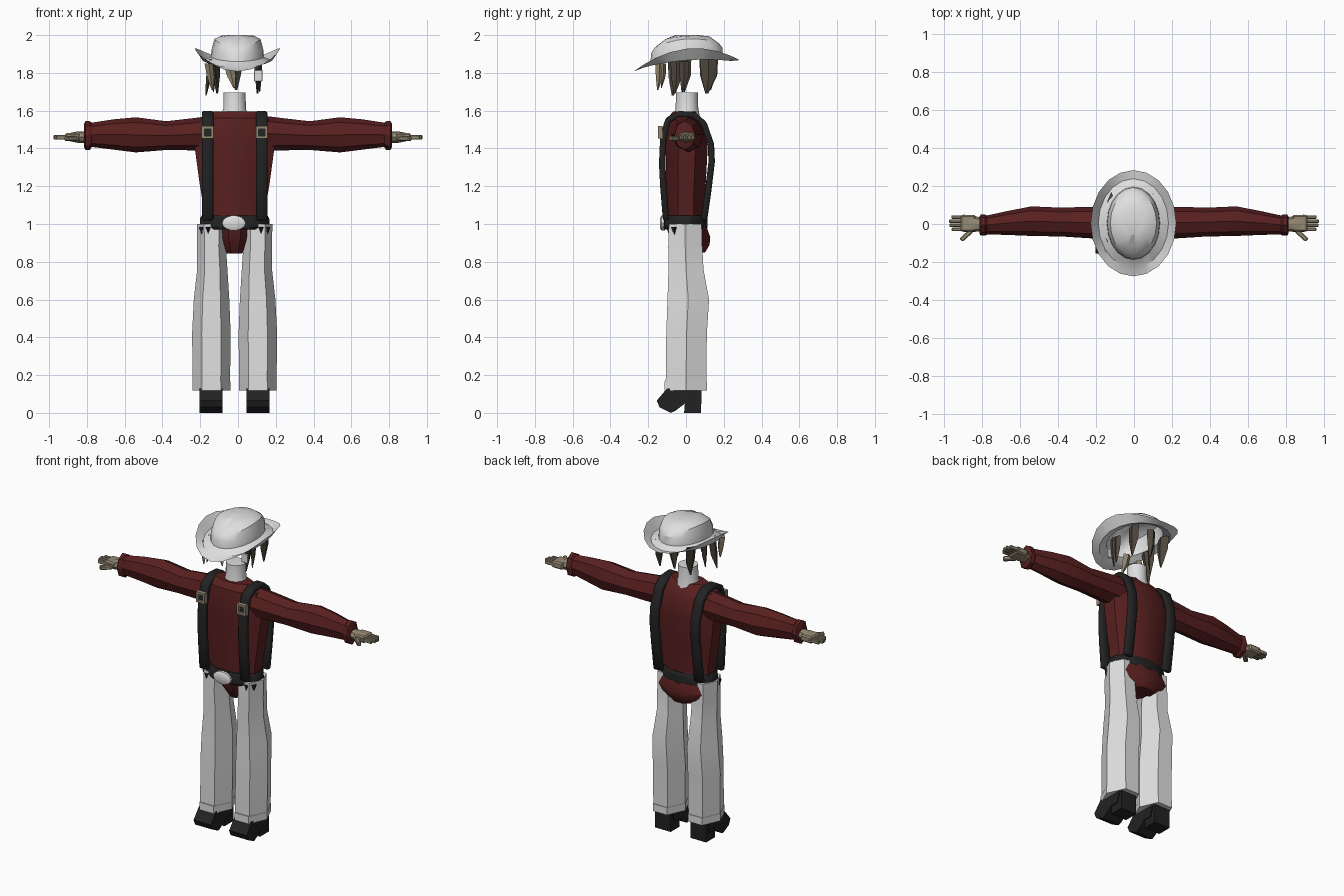
import bpy, bmesh
from math import sin, cos, pi, radians
from mathutils import Vector, Matrix

if "Cube" in bpy.data.objects:
    bpy.data.objects.remove(bpy.data.objects["Cube"])

MID = -0.018  # centre line of the body
made = []


def material(name, *rgb):
    m = bpy.data.materials.new(name)
    m.use_nodes = True
    m.diffuse_color = (*rgb, 1)
    bsdf = m.node_tree.nodes["Principled BSDF"]
    bsdf.inputs["Base Color"].default_value = (*rgb, 1)
    bsdf.inputs["Roughness"].default_value = 0.9
    return m


white = material("white cloth", 0.74, 0.74, 0.74)
red = material("dark red", 0.1, 0.014, 0.014)
black = material("black leather", 0.016, 0.016, 0.016)
tan = material("tan", 0.3, 0.25, 0.17)
brown = material("dark brown", 0.075, 0.062, 0.045)


def finish(name, bm, mat, recalc=True):
    if recalc:
        bmesh.ops.recalc_face_normals(bm, faces=bm.faces)
    me = bpy.data.meshes.new(name)
    bm.to_mesh(me)
    bm.free()
    ob = bpy.data.objects.new(name, me)
    me.materials.append(mat)
    bpy.context.collection.objects.link(ob)
    made.append(ob)
    return ob


def ring(centre, u, v, n, off=0):
    c, u, v = Vector(centre), Vector(u), Vector(v)
    return [c + u * cos(2 * pi * (i + off) / n) + v * sin(2 * pi * (i + off) / n) for i in range(n)]


def loft(name, rings, mat, caps=(True, True)):
    bm = bmesh.new()
    rows = [[bm.verts.new(p) for p in r] for r in rings]
    for a, b in zip(rows, rows[1:]):
        for i in range(len(a)):
            j = (i + 1) % len(a)
            bm.faces.new((a[i], a[j], b[j], b[i]))
    if caps[0]:
        bm.faces.new(rows[0][::-1])
    if caps[1]:
        bm.faces.new(rows[-1])
    return finish(name, bm, mat)


def upright(name, sections, n, off, mat, caps=(True, True)):
    """Sections are (z, centre x, centre y, radius x, radius y)."""
    return loft(name, [ring((x, y, z), (rx, 0, 0), (0, ry, 0), n, off)
                       for z, x, y, rx, ry in sections], mat, caps)


def box(name, centre, size, mat, turn=0, bevel=0):
    bm = bmesh.new()
    bmesh.ops.create_cube(bm, size=1, matrix=Matrix.Translation(centre)
                          @ Matrix.Rotation(turn, 4, "Z") @ Matrix.Diagonal((*size, 1)))
    if bevel:
        bmesh.ops.bevel(bm, geom=bm.edges[:], offset=bevel, segments=1, affect="EDGES")
    return finish(name, bm, mat)


def extrude_x(name, profile, x0, x1, mat):
    return loft(name, [[Vector((x, y, z)) for y, z in profile] for x in (x0, x1)], mat)


# Torso and neck
upright("shirt_torso", [(z, MID, y, rx * 1.06, ry * 1.06) for z, y, rx, ry in (
    (0.99, 0, .165, .10), (1.1, -.002, .17, .10), (1.22, 0, .19, .107), (1.4, .005, .215, .112),
    (1.5, 0, .21, .108), (1.56, -.01, .18, .09), (1.595, -.01, .12, .06))], 8, 0.5, red)
upright("neck", [(1.56, MID, .005, .075, .07), (1.61, MID, .005, .06, .06),
                 (1.695, MID, .005, .058, .058)], 12, 0, white)

# Shirt tail hanging under the belt, fuller at the back
seat = [(0.985, .04, .165, .075), (0.93, .05, .17, .085), (0.89, .06, .13, .07), (0.85, .06, .07, .045)]
upright("shirt_tail", [(z, MID, y, rx, ry) for z, y, rx, ry in seat], 8, 0.5, red)
upright("shirt_front_tuck", [(0.98, MID, -.02, .085, .07), (0.92, MID, -.01, .08, .07),
                             (0.845, MID, .02, .045, .05)], 8, 0.5, red)

# Belt with a ragged lower lining and an oval buckle
belt = [(0.97, .18, .112), (0.982, .19, .12), (1.03, .188, .12), (1.045, .178, .11)]
upright("belt", [(z, MID, -.005, rx, ry) for z, rx, ry in belt], 14, 0.5, black)
for s, side in ((-1, "right"), (1, "left")):
    for k, (x, y) in enumerate(((.17, -.06), (.14, -.085), (.178, .0))):
        upright(f"{side}_belt_scrap_{k}", [(0.945, MID + s * x, y, .006, .006),
                                           (0.985, MID + s * x, y, .02, .02)], 4, 0, black)
loft("oval_buckle", [ring((MID - .004, y, 1.005), (rx, 0, 0), (0, 0, rz), 14)
                     for y, rx, rz in ((-.11, .062, .04), (-.13, .062, .04), (-.137, .048, .028))], white)

# Strap path as (y, z), over the shoulder from front belt to back belt
strap = [(-.105, 1.02), (-.12, 1.2), (-.126, 1.32), (-.12, 1.46), (-.095, 1.55), (-.04, 1.582),
         (.04, 1.578), (.095, 1.53), (.132, 1.42), (.136, 1.33), (.118, 1.18), (.095, 1.02)]

for s, side in ((-1, "right"), (1, "left")):
    # Strap
    sx = MID + s * 0.143 - 0.0
    bm = bmesh.new()
    rows = [[bm.verts.new((sx + dx, y, z)) for dx in (-.03, .03)] for y, z in strap]
    for a, b in zip(rows, rows[1:]):
        bm.faces.new((a[0], a[1], b[1], b[0]))
    ob = finish(f"{side}_strap", bm, black)
    solid = ob.modifiers.new("thickness", "SOLIDIFY")
    solid.thickness, solid.offset = 0.034, 0
    bev = ob.modifiers.new("soft edges", "BEVEL")
    bev.width, bev.segments = 0.008, 1

    # Square strap buckle: four bars around the strap
    for k, (dx, dz, w, h) in enumerate(((-.024, 0, .014, .066), (.024, 0, .014, .066),
                                        (0, -.026, .05, .014), (0, .026, .05, .014))):
        box(f"{side}_strap_buckle_bar_{k}", (sx + dx, -.137, 1.485 + dz), (w, .025, h), tan)

    # Trouser leg, six sided with a flat front
    leg = [(0.165, .123, 0, .099, .124), (0.42, .123, .003, .102, .124), (0.6, .122, .012, .094, .127),
           (0.76, .118, 0, .08, .107), (0.88, .122, -.004, .076, .104), (1.0, .122, -.004, .078, .1)]
    upright(f"{side}_trouser_leg", [(z, MID + s * x, y, rx, ry) for z, x, y, rx, ry in leg], 6, 0, white)
    upright(f"{side}_trouser_cuff", [(z, MID + s * .123, -.001, .1, .13) for z in (.118, .165)], 6, 0, white)

    # Boot: sole and upper profile, plus heel block
    bx = MID + s * 0.125
    extrude_x(f"{side}_boot", [(-.155, .065), (-.14, .03), (-.08, .0), (-.055, .012), (-.005, .05),
                               (.05, .05), (.07, .13), (-.1, .13)], bx - .061, bx + .061, black)
    extrude_x(f"{side}_boot_heel", [(-.01, .0), (.08, .0), (.082, .13), (.0, .13)],
              bx - .055, bx + .055, black)

    # Sleeve and gathered cuff: (x, y, z, radius y, radius z)
    def limb(name, sections, n, mat):
        loft(name, [ring((s * x, y, z), (0, ry, 0), (0, 0, rz), n) for x, y, z, ry, rz in sections], mat)
    limb(f"{side}_sleeve", [(.12, .005, 1.48, .085, .095), (.24, .008, 1.475, .083, .085),
                            (.38, .01, 1.468, .076, .076), (.54, .015, 1.472, .078, .093),
                            (.66, .006, 1.474, .064, .08), (.79, -.006, 1.472, .048, .062)], 8, red)
    limb(f"{side}_sleeve_cuff", [(.775, -.006, 1.47, .05, .065), (.785, -.006, 1.468, .056, .076),
                                 (.808, -.006, 1.468, .056, .076), (.816, -.006, 1.468, .045, .06)], 8, red)

    # Hand with four fingers and a thumb
    limb(f"{side}_wrist", [(.8, -.002, 1.46, .036, .03), (.85, .0, 1.46, .042, .03),
                           (.9, .004, 1.46, .046, .02)], 8, tan)
    box(f"{side}_palm", (s * .876, .004, 1.46), (.08, .088, .042), tan, bevel=.008)
    for k, length in enumerate((.062, .074, .076, .064)):
        box(f"{side}_finger_{k}", (s * (.9 + length / 2), -.028 + k * .0215, 1.459),
            (length, .018, .024), tan, bevel=.004)
    box(f"{side}_thumb", (s * .885, -.06, 1.452), (.075, .024, .026), tan, turn=-s * radians(42), bevel=.005)


# Hat: one open sheet from the curled brim to the pinched crown
def hat_ring(rx, ry, height):
    pts = []
    for i in range(20):
        a = 2 * pi * i / 20 - pi / 2
        pts.append(Vector((rx * cos(a) - .003, ry * sin(a) + .004, height(cos(a) ** 2, sin(a)))))
    return pts


hat = [hat_ring(.226, .28, lambda c, s: 1.838 + .09 * c + .03 * s),
       hat_ring(.185, .235, lambda c, s: 1.845 + .022 * c + .018 * s),
       hat_ring(.14, .192, lambda c, s: 1.872 + .012 * c + .012 * s),
       hat_ring(.138, .188, lambda c, s: 1.92 + .015 * s),
       hat_ring(.122, .17, lambda c, s: 1.945 + .035 * c + .012 * s),
       hat_ring(.09, .12, lambda c, s: 1.985 + .01 * c + .008 * s - (.02 if s < -.99 else 0)),
       hat_ring(.045, .06, lambda c, s: 2.0)]
loft("hat", hat, white, caps=(False, True))


# Loose hair locks: tapered slivers under the hat
def lock(name, x, y, top, tip, rx, ry, mat, lean=0.0):
    mid = (top + tip) / 2
    upright(name, [(top, x, y, rx, ry), (mid, x + lean / 2, y, rx * .9, ry * .9),
                   (tip, x + lean, y - .01, rx * .2, ry * .15)], 4, 0, mat)


lock("right_front_lock", -.155, -.14, 1.85, 1.71, .022, .022, tan, .02)
lock("right_side_lock", -.14, -.06, 1.87, 1.68, .016, .036, brown, -.03)
lock("right_ear_lock", -.13, .0, 1.87, 1.7, .014, .028, brown)
lock("right_back_lock", -.12, .12, 1.88, 1.69, .022, .05, brown, .01)
lock("brow_lock", -.05, -.12, 1.85, 1.72, .026, .014, tan, .03)
lock("nape_lock", -.01, .14, 1.88, 1.71, .03, .022, brown)
lock("left_side_lock", .11, -.05, 1.87, 1.69, .012, .032, brown, -.01)
lock("left_ear_lock", .115, -.01, 1.86, 1.7, .012, .026, brown)
lock("left_back_lock", .1, .12, 1.88, 1.69, .016, .045, brown, .005)
box("left_ear_patch", (.108, -.085, 1.785), (.045, .008, .06), white, bevel=.003)

# Smooth gentle bends and keep hard edges
bpy.ops.object.select_all(action="DESELECT")
for ob in made:
    ob.select_set(True)
bpy.context.view_layer.objects.active = made[0]
bpy.ops.object.shade_smooth_by_angle(angle=radians(32))
